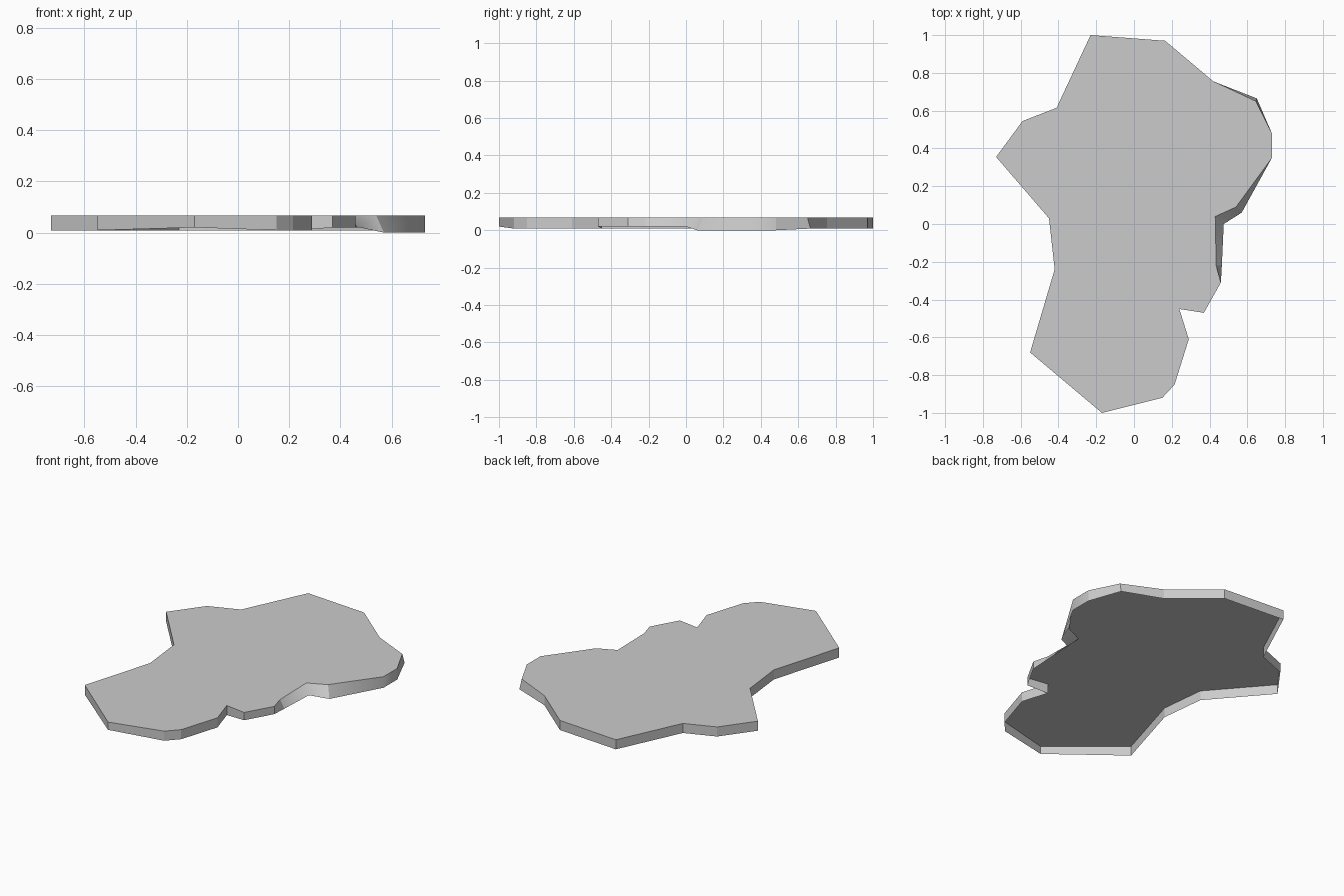
import bpy
import bmesh
from mathutils import Vector

default_cube = bpy.data.objects.get("Cube")
if default_cube:
    bpy.data.objects.remove(default_cube, do_unlink=True)

TOP = .067       # height of the flat upper face
LOW = .009       # usual height of the lower rim
RAISED = .02     # lower rim where the wall is shorter


def make_material(name, colour):
    material = bpy.data.materials.new(name)
    material.use_nodes = True
    material.diffuse_color = colour
    shader = next(n for n in material.node_tree.nodes if n.type == 'BSDF_PRINCIPLED')
    shader.inputs["Base Color"].default_value = colour
    return material


# Lower outline, anticlockwise from the front tip: x, y, rim height
outline = [
    (-.17, -1, RAISED), (.15, -.92, LOW), (.215, -.85, LOW), (.29, -.61, LOW),
    (.24, -.45, LOW), (.37, -.47, RAISED), (.46, -.31, RAISED), (.465, -.22, RAISED),
    (.475, 0, RAISED), (.57, .06, 0), (.73, .35, 0), (.73, .48, 0),
    (.65, .665, LOW), (.42, .755, LOW), (.165, .97, LOW), (-.23, 1, LOW),
    (-.41, .615, LOW), (-.59, .545, LOW), (-.73, .355, LOW), (-.45, .03, LOW),
    (-.42, -.24, LOW), (-.55, -.68, LOW),
]

# Chipped rim: sideways shift of the upper corner above a lower corner
chips = {7: (-.03, 0), 8: (-.045, .04), 9: (-.03, .03), 12: (-.005, -.015)}

# Corners where the wall bends softly
soft_corners = {8, 10}


def build_slab(name, material):
    bm = bmesh.new()
    lower, upper = [], []
    for index, (x, y, z) in enumerate(outline):
        dx, dy = chips.get(index, (0, 0))
        lower.append(bm.verts.new(Vector((x, y, z))))
        upper.append(bm.verts.new(Vector((x + dx, y + dy, TOP))))

    # Flat upper face; the slab is an open shell underneath
    bm.faces.new(upper)

    # Rim walls
    count = len(outline)
    for i in range(count):
        j = (i + 1) % count
        bm.faces.new((lower[i], lower[j], upper[j], upper[i]))

    # Crisp edges everywhere except the soft corners
    for face in bm.faces:
        face.smooth = True
    for edge in bm.edges:
        edge.smooth = False
    for i in soft_corners:
        bm.edges.get((lower[i], upper[i])).smooth = True

    mesh = bpy.data.meshes.new(name)
    bm.to_mesh(mesh)
    bm.free()
    mesh.materials.append(material)
    slab = bpy.data.objects.new(name, mesh)
    bpy.context.collection.objects.link(slab)


build_slab("stone_slab", make_material("light grey stone", (.6, .6, .6, 1)))
